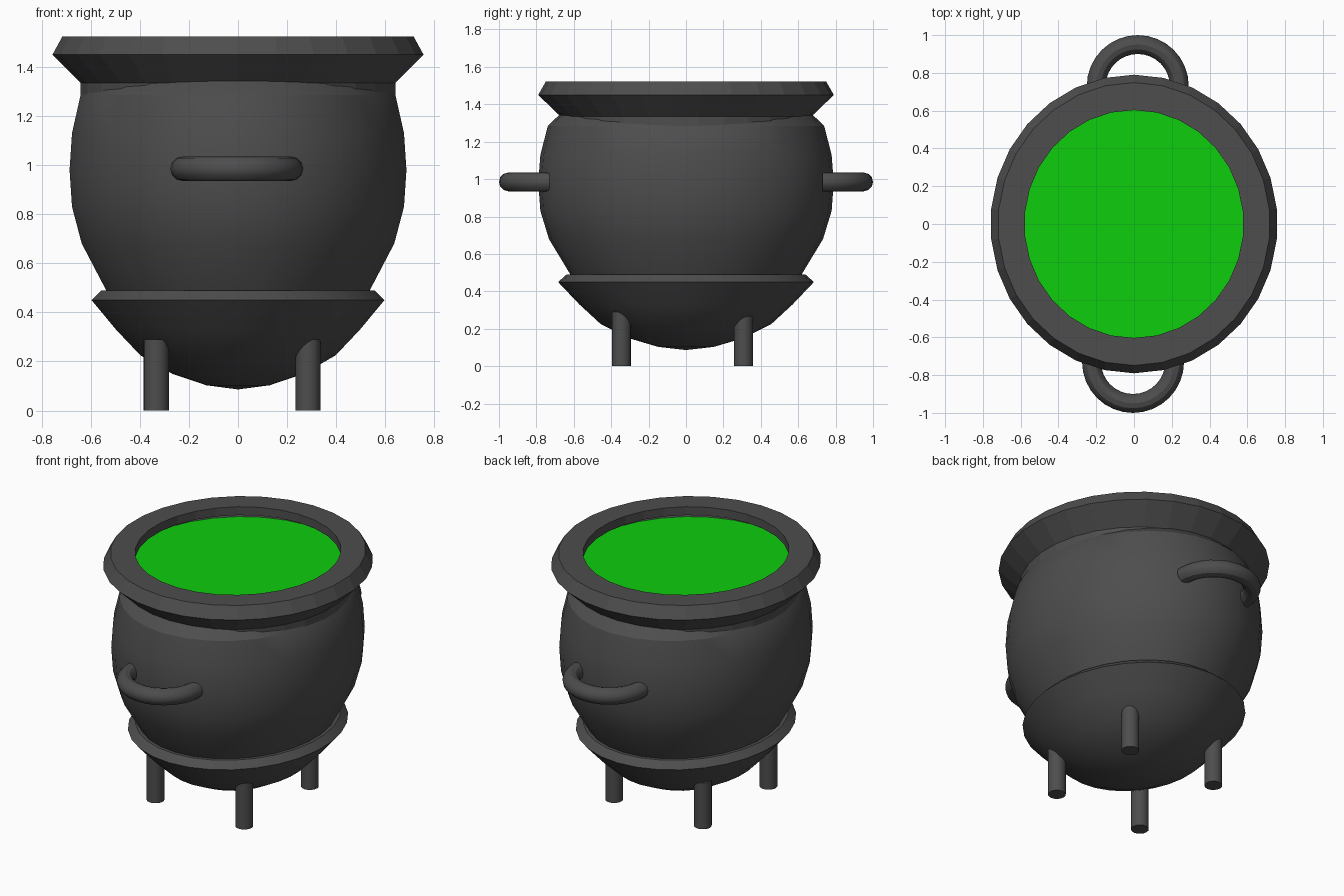
import bpy, bmesh, math
from mathutils import Matrix, Vector

default = bpy.data.objects.get("Cube")
if default:
    bpy.data.objects.remove(default, do_unlink=True)


def material(name, color):
    mat = bpy.data.materials.new(name)
    mat.use_nodes = True
    mat.diffuse_color = color
    mat.node_tree.nodes["Principled BSDF"].inputs["Base Color"].default_value = color
    return mat


iron = material("dark iron", (0.075, 0.075, 0.075, 1))
brew = material("green brew", (0.004, 0.61, 0.004, 1))
SIDES = 30


def finish(bm, name, mat, smooth=True):
    bmesh.ops.remove_doubles(bm, verts=bm.verts, dist=0.0005)
    bmesh.ops.recalc_face_normals(bm, faces=bm.faces)
    mesh = bpy.data.meshes.new(name)
    bm.to_mesh(mesh)
    bm.free()
    mesh.materials.append(mat)
    obj = bpy.data.objects.new(name, mesh)
    bpy.context.collection.objects.link(obj)
    if smooth:
        bpy.ops.object.select_all(action='DESELECT')
        obj.select_set(True)
        bpy.context.view_layer.objects.active = obj
        bpy.ops.object.shade_smooth_by_angle(angle=math.radians(30))
    return obj


def lathe(name, profile, y_scale, mat, smooth=True, closed=False):
    """Spin (radius, height) points round z, then stretch along y."""
    bm = bmesh.new()
    verts = [bm.verts.new((0, -r, z)) for r, z in profile]
    edges = [bm.edges.new(pair) for pair in zip(verts, verts[1:])]
    if closed:
        edges.append(bm.edges.new((verts[-1], verts[0])))
    bmesh.ops.spin(bm, geom=verts + edges, cent=(0, 0, 0), axis=(0, 0, 1),
                   angle=math.tau, steps=SIDES)
    bmesh.ops.scale(bm, vec=(1, y_scale, 1), verts=bm.verts)
    return finish(bm, name, mat, smooth)


# Round belly with the overlapping lower bowl
lathe("pot_body", [
    (0, 1.36), (0.57, 1.36), (0.595, 1.34), (0.645, 1.285), (0.68, 1.13),
    (0.69, 0.98), (0.68, 0.83), (0.64, 0.68), (0.54, 0.49)], 1.145, iron)
lathe("lower_bowl", [
    (0, 0.49), (0.56, 0.49), (0.6, 0.45), (0.5, 0.33), (0.4, 0.225),
    (0.27, 0.15), (0.13, 0.103), (0, 0.086)], 1.14, iron)

# Flared faceted rim
lathe("rim", [
    (0.645, 1.28), (0.645, 1.335), (0.76, 1.45), (0.72, 1.523),
    (0.58, 1.523), (0.58, 1.47), (0.69, 1.45), (0.62, 1.335), (0.62, 1.28)],
    1.04, iron, smooth=False, closed=True)

# Liquid surface
lathe("liquid", [(0, 1.42), (0.665, 1.42)], 1.04, brew, smooth=False)


# Half ring handles at the front and back
def handle(name, x, side):
    bm = bmesh.new()
    ring = bmesh.ops.create_circle(
        bm, cap_ends=True, segments=12, radius=0.05,
        matrix=Matrix.Translation((0.22, 0, 0)) @ Matrix.Rotation(math.pi / 2, 4, 'X'))
    geom = ring["verts"] + bm.edges[:] + bm.faces[:]
    bmesh.ops.spin(bm, geom=geom, cent=(0, 0, 0), axis=(0, 0, 1),
                   angle=math.pi, steps=16)
    if side < 0:
        bmesh.ops.rotate(bm, verts=bm.verts, cent=(0, 0, 0),
                         matrix=Matrix.Rotation(math.pi, 3, 'Z'))
    bmesh.ops.translate(bm, verts=bm.verts, vec=Vector((x, side * 0.73, 0.985)))
    finish(bm, name, iron)


handle("front_handle", -0.005, -1)
handle("back_handle", 0.02, 1)

# Four peg legs
for x, x_name in ((-0.333, "right"), (0.285, "left")):
    for y, y_name in ((-0.345, "front"), (0.307, "back")):
        bm = bmesh.new()
        bmesh.ops.create_cone(bm, cap_ends=True, segments=16, radius1=0.051,
                              radius2=0.051, depth=0.29,
                              matrix=Matrix.Translation((x, y, 0.145)))
        finish(bm, f"{y_name}_{x_name}_leg", iron)
